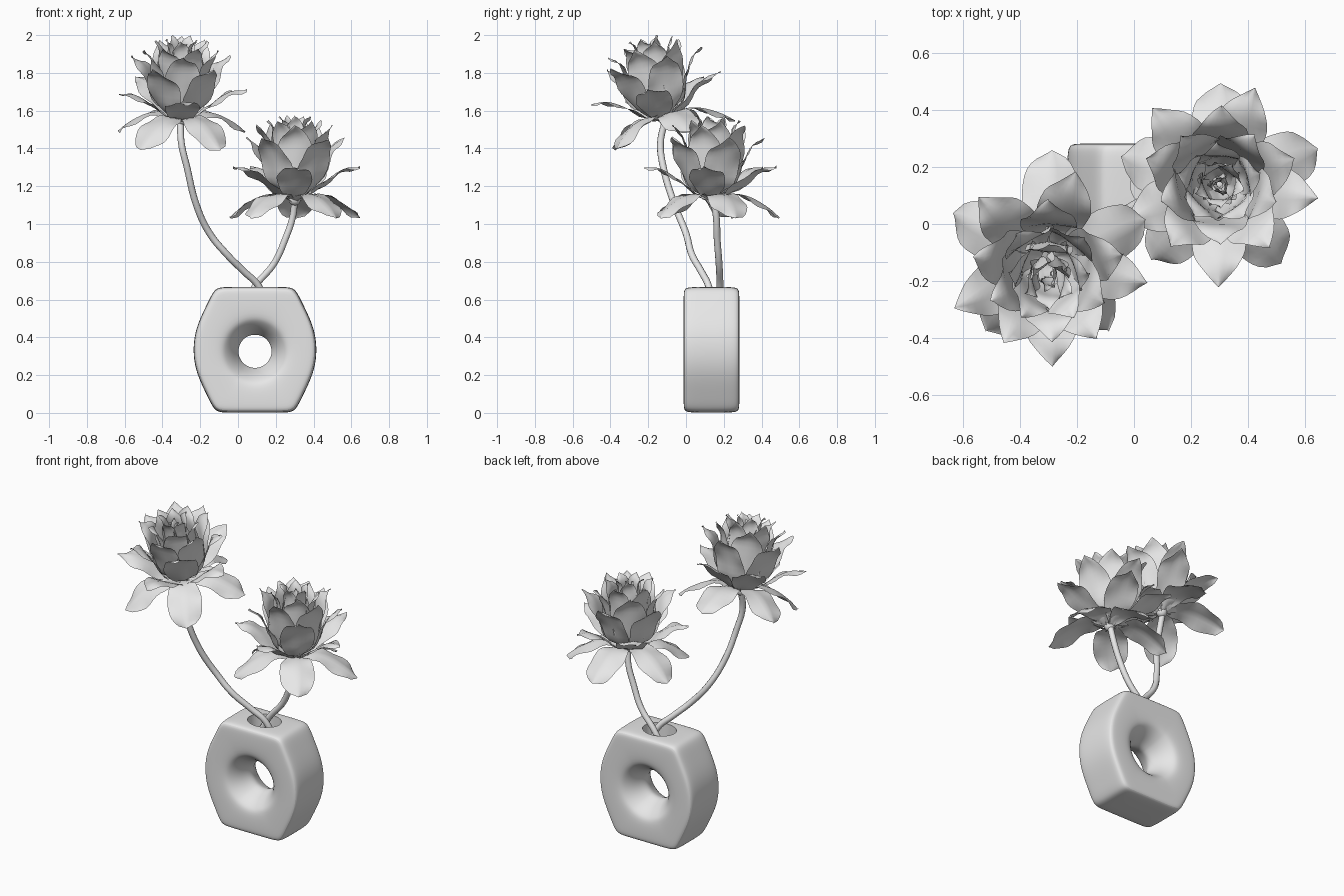
import bpy, bmesh, math, random
from mathutils import Vector, Matrix

random.seed(4)
if "Cube" in bpy.data.objects:
    bpy.data.objects.remove(bpy.data.objects["Cube"], do_unlink=True)

grey = bpy.data.materials.new("plain_grey")
grey.use_nodes = True
grey.diffuse_color = (0.8, 0.8, 0.8, 1)
grey.node_tree.nodes["Principled BSDF"].inputs["Base Color"].default_value = (0.8, 0.8, 0.8, 1)


def activate(obj):
    bpy.ops.object.select_all(action="DESELECT")
    obj.select_set(True)
    bpy.context.view_layer.objects.active = obj


def add_object(name, bm, smooth_angle=50):
    mesh = bpy.data.meshes.new(name)
    bm.to_mesh(mesh)
    bm.free()
    obj = bpy.data.objects.new(name, mesh)
    bpy.context.collection.objects.link(obj)
    mesh.materials.append(grey)
    activate(obj)
    bpy.ops.object.shade_smooth_by_angle(angle=math.radians(smooth_angle))
    return obj


def smooth_path(points, u):
    """Point on a Catmull-Rom curve through the given points."""
    pts = [Vector(p) for p in points]
    pts = [2 * pts[0] - pts[1]] + pts + [2 * pts[-1] - pts[-2]]
    f = u * (len(points) - 1)
    i = min(int(f), len(points) - 2)
    t = f - i
    a, b, c, d = pts[i:i + 4]
    return 0.5 * (2 * b + (c - a) * t + (2 * a - 5 * b + 4 * c - d) * t ** 2
                  + (3 * b - a - 3 * c + d) * t ** 3)


# Vase: a barrel outline lofted into a funnelled round hole
def build_vase():
    quarter = [(0.326, 0), (0.322, 0.06), (0.308, 0.12), (0.284, 0.18), (0.255, 0.24),
               (0.228, 0.295), (0.208, 0.322), (0.18, 0.332), (0.12, 0.333), (0.06, 0.333), (0, 0.333)]
    half = quarter + [(-x, z) for x, z in quarter[-2::-1]]
    outline = half + [(x, -z) for x, z in half[-2:0:-1]]
    hole = [(0.1, 0.04), (0.125, 0.09), (0.158, 0.13), (0.188, 0.147)]
    body = [(0.9, 0.148), (0.97, 0.143), (1, 0.118)]
    front = [("hole", s, -y) for s, y in hole] + [("body", s, -y) for s, y in body]
    back = [(k, s, -y) for k, s, y in reversed(front)]
    bm = bmesh.new()
    rings = []
    for kind, size, y in [("hole", 0.082, 0)] + front + [("body", 1, 0)] + back:
        ring = []
        for x, z in outline:
            k = size if kind == "body" else size / math.hypot(x, z)
            drop = 0.008 if kind == "hole" else 0
            ring.append(bm.verts.new((x * k, y, z * k - drop)))
        rings.append(ring)
    n = len(outline)
    for a, b in zip(rings, rings[1:] + rings[:1]):
        for i in range(n):
            j = (i + 1) % n
            bm.faces.new((a[i], a[j], b[j], b[i]))
    bmesh.ops.recalc_face_normals(bm, faces=bm.faces)
    bmesh.ops.translate(bm, verts=bm.verts, vec=(0.09, 0.135, 0.334))
    vase = add_object("vase", bm)
    sub = vase.modifiers.new("smooth", "SUBSURF")
    sub.levels = sub.render_levels = 2

    # Oval mouth of the vase
    bm = bmesh.new()
    bmesh.ops.create_cone(bm, cap_ends=True, segments=48, radius1=0.085, radius2=0.085, depth=0.3,
                          matrix=Matrix.Translation((0.09, 0.135, 0.67)) @ Matrix.Diagonal((1.2, 1, 1, 1)))
    cutter = add_object("mouth_cutter", bm)
    cutter.hide_render = True
    cut = vase.modifiers.new("mouth", "BOOLEAN")
    cut.operation, cut.solver, cut.object = "DIFFERENCE", "EXACT", cutter
    activate(vase)
    for m in ("smooth", "mouth"):
        bpy.ops.object.modifier_apply(modifier=m)
    bpy.data.objects.remove(cutter, do_unlink=True)
    bpy.ops.object.shade_smooth_by_angle(angle=math.radians(45))


# Stem: round tube along a curve
def build_stem(name, points):
    curve = bpy.data.curves.new(name, "CURVE")
    curve.dimensions = "3D"
    curve.bevel_depth = 0.018
    curve.bevel_resolution = 3
    curve.resolution_u = 6
    curve.use_fill_caps = True
    spline = curve.splines.new("BEZIER")
    spline.bezier_points.add(len(points) - 1)
    for bp, co in zip(spline.bezier_points, points):
        bp.co = co
        bp.handle_left_type = bp.handle_right_type = "AUTO"
    obj = bpy.data.objects.new(name, curve)
    bpy.context.collection.objects.link(obj)
    curve.materials.append(grey)
    activate(obj)
    bpy.ops.object.convert(target="MESH")
    bpy.ops.object.shade_smooth_by_angle(angle=math.radians(50))


# Petal: a ruffled sheet along a radius/height path, cupped at its base and keeled at its tip
def add_petal(bm, path, half_width, angle, roundness, cup, keel, place):
    rows, cols = 14, 8
    wave = random.uniform(0, 6)
    stretch = random.uniform(0.97, 1.01)
    spin = Matrix.Rotation(angle, 4, "Z")
    grid = []
    for i in range(rows + 1):
        u = i / rows
        p = smooth_path(path, u)
        d = (smooth_path(path, min(u + 0.02, 1)) - smooth_path(path, max(u - 0.02, 0))).normalized()
        peak = u ** 1.25 if roundness < 0.8 else u
        w = half_width * max(math.sin(math.pi * peak), 0.0) ** roundness
        w = max(w, 0.015 * (1 - u), 0.0005)
        fold = cup + (keel - cup) * u
        row = []
        for j in range(cols + 1):
            v = 2 * j / cols - 1
            lift = fold * abs(v) * w
            lift += 0.009 * v * v * math.sin(u * 15 + wave + (2 if v > 0 else 0))
            co = Vector((p.x * stretch - d.y * lift, v * w, p.y + d.x * lift))
            row.append(bm.verts.new(place @ spin @ co))
        grid.append(row)
    for a, b in zip(grid, grid[1:]):
        for j in range(cols):
            bm.faces.new((a[j], b[j], b[j + 1], a[j + 1]))


def around(first, count=5):
    return [first + 360 * k / count for k in range(count)]


# Layers: name, path (radius, height), half width, angles, roundness, cup, keel
LAYERS = [
    ("drooping_petals", [(0.02, 0.03), (0.1, 0.06), (0.2, 0.045), (0.3, -0.01), (0.365, -0.065)],
     0.1, (90, 161, 231, 307, 20), 0.55, 0.0, -0.3),
    ("outer_petals", [(0.02, 0.02), (0.11, 0.07), (0.2, 0.15), (0.28, 0.195), (0.36, 0.2)],
     0.095, (72, 132, 203, 270, 350), 0.95, 0.2, -0.35),
    ("spreading_petals", [(0.02, 0.03), (0.12, 0.1), (0.165, 0.22), (0.21, 0.31), (0.28, 0.355)],
     0.1, around(90), 0.95, 0.35, -0.25),
    ("middle_petals", [(0.02, 0.04), (0.11, 0.11), (0.135, 0.24), (0.155, 0.36), (0.215, 0.42)],
     0.1, around(54), 0.95, 0.4, -0.2),
    ("inner_petals", [(0.02, 0.06), (0.085, 0.15), (0.1, 0.28), (0.105, 0.39), (0.15, 0.445)],
     0.085, around(90), 0.95, 0.45, -0.2),
    ("bud_petals", [(0.01, 0.08), (0.05, 0.2), (0.06, 0.32), (0.055, 0.42), (0.085, 0.47)],
     0.06, around(54), 0.95, 0.45, -0.1),
    ("heart_petals", [(0.01, 0.1), (0.025, 0.2), (0.03, 0.3), (0.02, 0.39), (0.025, 0.44)],
     0.035, around(0, 3), 0.95, 0.4, 0.2),
]


def build_flower(side, base, tilt):
    place = Matrix.Translation(base) @ Matrix.Rotation(math.radians(tilt), 4, "X")
    for name, path, width, angles, roundness, cup, keel in LAYERS:
        bm = bmesh.new()
        for angle in angles:
            turn = math.radians(angle + random.uniform(-3, 3))
            add_petal(bm, path, width, turn, roundness, cup, keel, place)
        add_object(f"{side}_{name}", bm, 60)
    # Swelling where the petals meet the stem
    bm = bmesh.new()
    bmesh.ops.create_uvsphere(bm, u_segments=16, v_segments=10, radius=0.032,
                              matrix=place @ Matrix.Translation((0, 0, 0.03)))
    add_object(f"{side}_flower_base", bm)


build_vase()
build_stem("right_stem", [(0.15, 0.14, 0.56), (0.11, 0.12, 0.67), (0.03, 0.08, 0.75),
                          (-0.06, 0.03, 0.84), (-0.15, 0.0, 0.95), (-0.22, -0.06, 1.1),
                          (-0.27, -0.12, 1.3), (-0.3, -0.135, 1.43), (-0.305, -0.11, 1.55)])
build_stem("left_stem", [(0.03, 0.18, 0.56), (0.09, 0.18, 0.67), (0.19, 0.175, 0.79),
                         (0.25, 0.165, 0.92), (0.29, 0.16, 1.04), (0.3, 0.145, 1.13)])
build_flower("right", (-0.3, -0.105, 1.525), 14)
build_flower("left", (0.3, 0.14, 1.1), 0)
